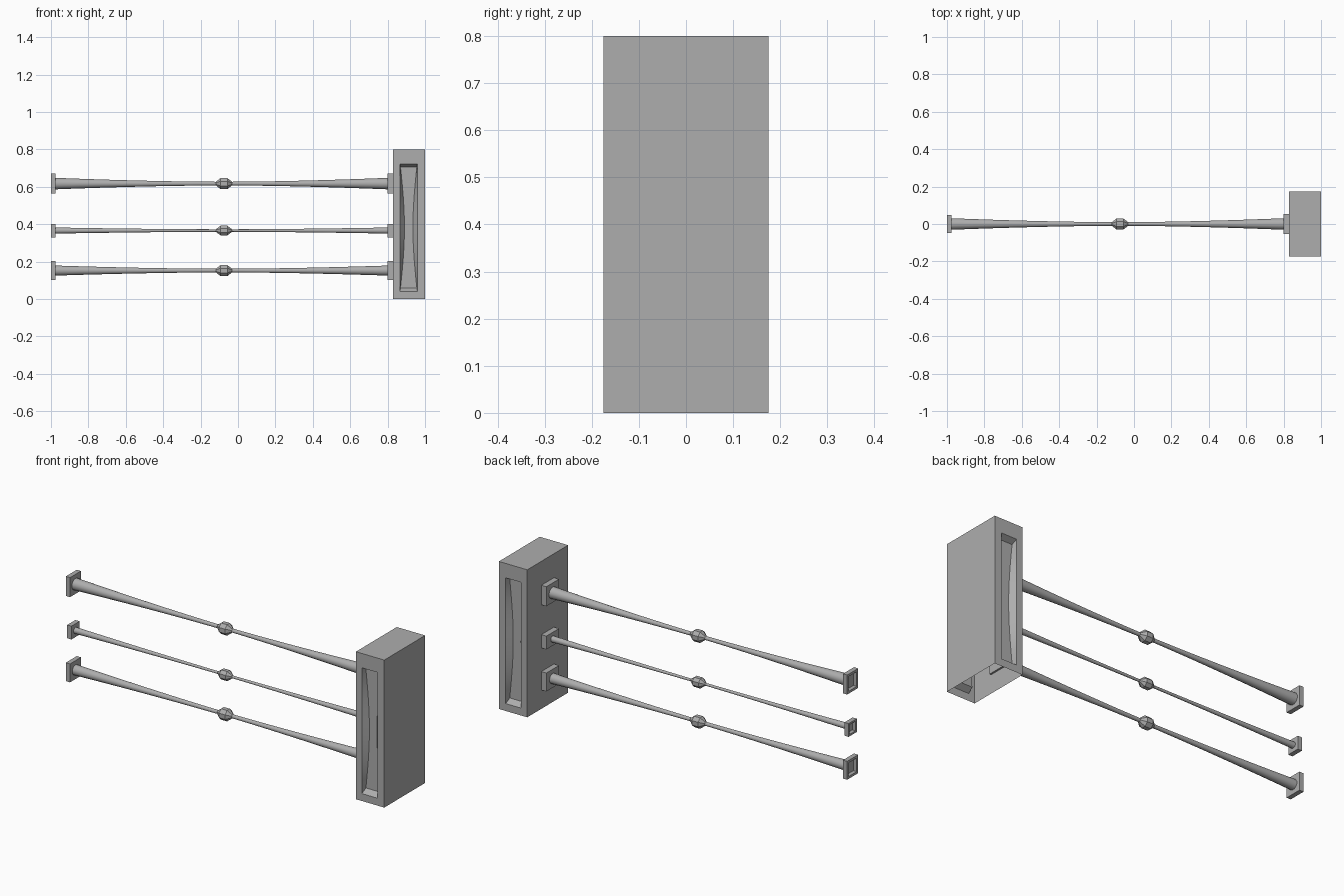
import bpy, bmesh, math

if "Cube" in bpy.data.objects:
    bpy.data.objects.remove(bpy.data.objects["Cube"], do_unlink=True)

GREY = (0.42, 0.42, 0.42, 1)
mat = bpy.data.materials.new("plain grey")
mat.use_nodes = True
mat.diffuse_color = GREY
mat.node_tree.nodes["Principled BSDF"].inputs["Base Color"].default_value = GREY


def finish(name, bm, angle=None):
    bmesh.ops.recalc_face_normals(bm, faces=bm.faces)
    mesh = bpy.data.meshes.new(name)
    bm.to_mesh(mesh)
    bm.free()
    mesh.materials.append(mat)
    obj = bpy.data.objects.new(name, mesh)
    bpy.context.collection.objects.link(obj)
    if angle:
        bpy.ops.object.select_all(action='DESELECT')
        obj.select_set(True)
        bpy.context.view_layer.objects.active = obj
        bpy.ops.object.shade_smooth_by_angle(angle=math.radians(angle))
    return obj


def lathe_x(name, profile, z, sides, angle):
    """Revolve (x, radius) points around a line along x at height z."""
    bm = bmesh.new()
    rings = []
    for x, r in profile:
        rings.append([bm.verts.new((x, r * math.cos(a), z + r * math.sin(a)))
                      for a in ((i + 0.5) * math.tau / sides for i in range(sides))])
    for a, b in zip(rings, rings[1:]):
        for i in range(sides):
            j = (i + 1) % sides
            bm.faces.new((a[i], a[j], b[j], b[i]))
    return finish(name, bm, angle)


def plate(name, x0, x1, half_y, half_z, z, recess=0):
    """Mounting plate, optionally with a square socket in its outer (-x) face."""
    bm = bmesh.new()
    bmesh.ops.create_cube(bm, size=1)
    for v in bm.verts:
        v.co = ((x0 + x1) / 2 + v.co.x * (x1 - x0), v.co.y * 2 * half_y, z + v.co.z * 2 * half_z)
    if recess:
        bm.normal_update()
        face = min(bm.faces, key=lambda f: f.calc_center_median().x)
        bmesh.ops.inset_region(bm, faces=[face], thickness=recess)
        # Walls of the socket
        inner = bmesh.ops.extrude_face_region(bm, geom=[face])["geom"]
        bmesh.ops.translate(bm, vec=(0.02, 0, 0),
                            verts=[g for g in inner if isinstance(g, bmesh.types.BMVert)])
        if face.is_valid:
            bm.faces.remove(face)
    return finish(name, bm)


# Post: open-bottomed box with an hourglass panel sunk in front and back
X0, X1, HALF_Y, TOP, DEPTH = 0.83, 1.0, 0.175, 0.80, 0.03
RIM_L, RIM_R, RIM_BOTTOM, RIM_TOP = 0.866, 0.959, 0.04, 0.722
STEPS = 12


def panel_rows():
    rows = [(0, RIM_L, RIM_R, 0), (RIM_BOTTOM, RIM_L, RIM_R, 0)]
    for i in range(STEPS + 1):
        t = i / STEPS
        pinch = 0.003 + 0.021 * math.sin(math.pi * t)
        rows.append((0.06 + t * 0.645, RIM_L + pinch, RIM_R - pinch, DEPTH))
    return rows + [(RIM_TOP, RIM_L, RIM_R, 0), (TOP, RIM_L, RIM_R, 0)]


bm = bmesh.new()
grids = []
for side in (-1, 1):
    grid = []
    for z, left, right, depth in panel_rows():
        cols = ((X0, 0), (RIM_L, 0), (left, depth), (right, depth), (RIM_R, 0), (X1, 0))
        grid.append([bm.verts.new((x, side * (HALF_Y - d), z)) for x, d in cols])
    for a, b in zip(grid, grid[1:]):
        for i in range(5):
            bm.faces.new((a[i], a[i + 1], b[i + 1], b[i]))
    grids.append(grid)
front, back = grids
for col in (0, 5):
    bm.faces.new([r[col] for r in front] + [r[col] for r in reversed(back)])
bm.faces.new(front[-1] + back[-1][::-1])
bmesh.ops.remove_doubles(bm, verts=bm.verts, dist=0.0001)
finish("post", bm, 25)

# Rails: name, height, end radius, waist radius, bead radius, plate half height, plate half width
RAILS = (("upper", 0.617, 0.032, 0.010, 0.032, 0.053, 0.047),
         ("middle", 0.366, 0.017, 0.007, 0.028, 0.036, 0.035),
         ("lower", 0.152, 0.028, 0.010, 0.032, 0.050, 0.047))
MID, START, END = -0.075, -0.98, 0.805

for name, z, r_end, r_mid, r_bead, half_z, half_y in RAILS:
    # Bar flaring towards both ends
    profile = []
    for i in range(-10, 11):
        t = abs(i) / 10
        x = MID + t * ((END if i > 0 else START) - MID)
        profile.append((x, r_mid + (r_end - r_mid) * t ** 1.7))
    lathe_x(name + "_rail", profile, z, 12, 40)
    # Faceted bead at the waist
    lathe_x(name + "_bead", [(MID - 0.044, r_mid), (MID - 0.018, r_bead),
                             (MID + 0.018, r_bead), (MID + 0.044, r_mid)], z, 8, 20)
    # Mounting plates
    plate(name + "_socket_plate", -1.0, -0.975, half_y, half_z, z, recess=half_y * 0.4)
    plate(name + "_post_plate", 0.80, 0.84, 0.054, half_z, z)
